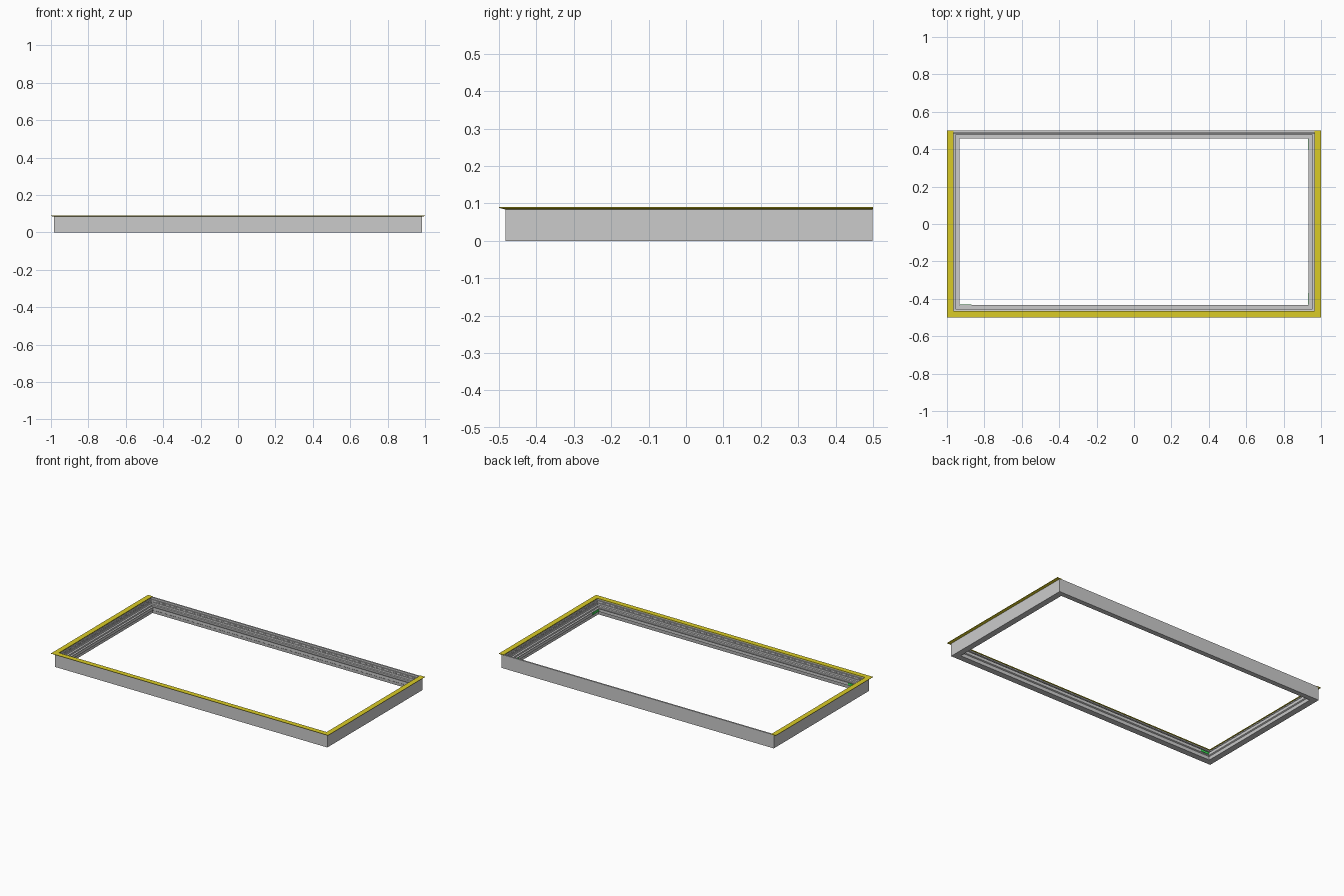
import bpy, bmesh

if "Cube" in bpy.data.objects:
    bpy.data.objects.remove(bpy.data.objects["Cube"])

# Outer wall planes of the frame
SIDE, FRONT, BACK = 0.983, -0.483, 0.499


def finish(name, bm, color=None):
    bmesh.ops.recalc_face_normals(bm, faces=bm.faces)
    me = bpy.data.meshes.new(name)
    bm.to_mesh(me)
    bm.free()
    ob = bpy.data.objects.new(name, me)
    bpy.context.collection.objects.link(ob)
    if color:
        mat = bpy.data.materials.new(name + "_color")
        mat.diffuse_color = color
        mat.use_nodes = True
        mat.node_tree.nodes["Principled BSDF"].inputs["Base Color"].default_value = mat.diffuse_color
        me.materials.append(mat)
    return ob


def skin(bm, rings, closed):
    """Bridge consecutive profile rings; rings run along the path."""
    n = len(rings)
    for i in range(n if closed else n - 1):
        a, b = rings[i], rings[(i + 1) % n]
        for j in range(len(a)):
            k = (j + 1) % len(a)
            bm.faces.new((a[j], a[k], b[k], b[j]))
    if not closed:
        bm.faces.new(rings[0])
        bm.faces.new(rings[-1])


def boxes(name, items, color=None):
    bm = bmesh.new()
    for center, size in items:
        verts = bmesh.ops.create_cube(bm, size=1)["verts"]
        bmesh.ops.scale(bm, vec=size, verts=verts)
        bmesh.ops.translate(bm, vec=center, verts=verts)
    return finish(name, bm, color)


# Mitred frame: (inward distance, height) profile swept round four corners
profile = [(0, 0), (.040, 0), (.043, .020), (.050, .024), (.050, .043),
           (.046, .043), (.046, .036), (.028, .036), (.028, .046),
           (.018, .048), (.018, .060), (.014, .060), (.014, .070),
           (.018, .070), (.018, .076), (.012, .076), (.012, .088), (0, .088)]
bm = bmesh.new()
rings = []
for sx, back in ((-1, 0), (1, 0), (1, 1), (-1, 1)):
    rings.append([bm.verts.new((sx * (SIDE - d),
                                BACK - d * 0.82 if back else FRONT + d, z))
                  for d, z in profile])
skin(bm, rings, True)
finish("frame_profile", bm)

# Yellow top flange on the left, front and right; thin outer lip
lip = [(.017, .088), (.017, .090), (-.017, .090), (-.017, .086), (0, .084)]
bm = bmesh.new()
rings = []
for sx, back in ((-1, 1), (-1, 0), (1, 0), (1, 1)):
    rings.append([bm.verts.new((sx * (SIDE + e),
                                0.5 if back else FRONT - e, z))
                  for e, z in lip])
skin(bm, rings, False)
finish("top_flange", bm, (.70, .60, .02, 1))

# Row of small slot covers along the inner wall
slots = []
for i in range(44):
    x = -0.92 + i * 1.84 / 43
    slots.append(((x, BACK - .0125, .065), (.022, .003, .005)))
    slots.append(((x, FRONT + .015, .065), (.022, .003, .005)))
for i in range(21):
    y = -0.43 + i * 0.88 / 20
    for s in (-1, 1):
        slots.append(((s * (SIDE - .015), y, .065), (.003, .022, .005)))
boxes("wall_slots", slots)

# Small green seals at the inner corners
xi, yf = SIDE - .0505, FRONT + .0505
boxes("corner_seals", [((xi, .425, .034), (.005, .06, .014)),
                       ((xi, -.40, .034), (.005, .06, .014)),
                       ((-.90, yf, .034), (.06, .005, .014))],
      (.05, .8, .1, 1))
